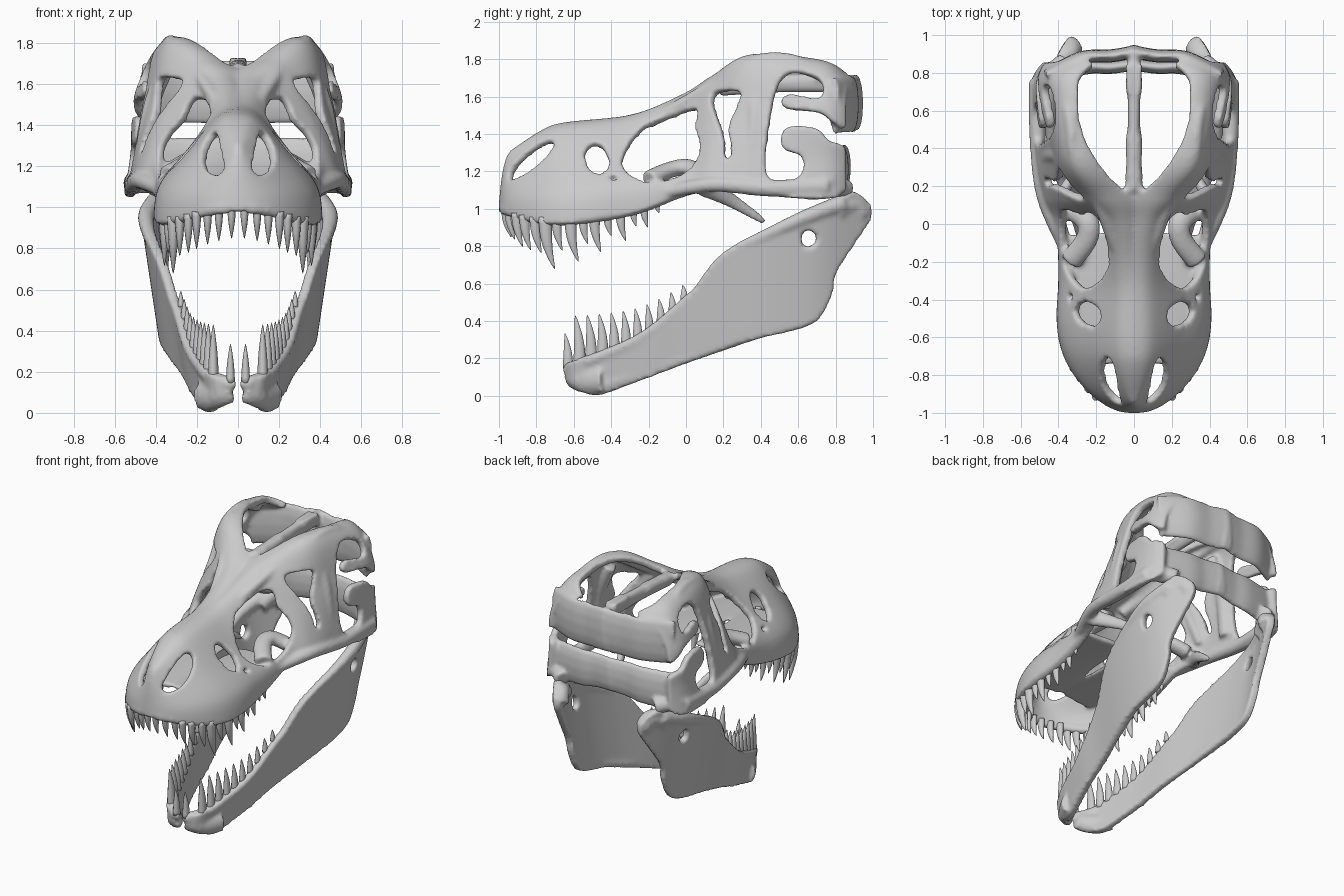
import bpy, bmesh, math
from mathutils import Vector

if "Cube" in bpy.data.objects:
    bpy.data.objects.remove(bpy.data.objects["Cube"])


def spline(pts, n, closed=False):
    """Catmull-Rom samples through tuples of any dimension."""
    m = len(pts)
    segs = m if closed else m - 1
    get = lambda i: pts[i % m] if closed else pts[max(0, min(m - 1, i))]
    out = []
    for k in range(n):
        u = segs * k / (n if closed else n - 1)
        i = min(int(u), segs - 1)
        t = u - i
        out.append(tuple(b + .5 * t * (c - a + t * (2 * a - 5 * b + 4 * c - d + t * (3 * (b - c) + d - a)))
                         for a, b, c, d in zip(get(i - 1), get(i), get(i + 1), get(i + 2))))
    return out


def loop(*pts):
    return spline(pts, 6 * len(pts), True)


def oval(y, z, ry, rz, tilt=0):
    c, s = math.cos(tilt), math.sin(tilt)
    ring = [(ry * math.cos(k * math.pi / 16), rz * math.sin(k * math.pi / 16)) for k in range(32)]
    return [(y + a * c - b * s, z + a * s + b * c) for a, b in ring]


def inside(poly, a, b):
    hit = False
    for (p, q), (r, s) in zip(poly, poly[1:] + poly[:1]):
        if (q > b) != (s > b) and a < (r - p) * (b - q) / (s - q) + p:
            hit = not hit
    return hit


def lookup(curve, y):
    """Linear reading of a curve of tuples whose first entry is y."""
    for p, q in zip(curve, curve[1:]):
        if y <= q[0]:
            t = (y - p[0]) / (q[0] - p[0])
            return [a + (b - a) * t for a, b in zip(p[1:], q[1:])]
    return curve[-1][1:]


def tube(bm, a, b, pts, taper=1, power=1, n=20, sides=12):
    """Mirrored swept ellipse, a wide and b high, shrinking to taper at its end."""
    P = [Vector(p) for p in spline(pts, n)]
    d = (P[-1] - P[0]).normalized()
    ref = Vector((0, 1, 0)) if abs(d.z) > .8 else Vector((0, 0, 1))
    for s in (1, -1):
        rings = []
        for i, p in enumerate(P):
            t = (P[min(i + 1, n - 1)] - P[max(i - 1, 0)]).normalized()
            side = t.cross(ref).normalized()
            up = side.cross(t)
            f = 1 + (taper - 1) * (i / (n - 1)) ** power
            ring = []
            for k in range(sides):
                w = 2 * math.pi * k / sides
                v = p + side * a * f * math.cos(w) + up * b * f * math.sin(w)
                ring.append(bm.verts.new((v.x * s, v.y, v.z)))
            rings.append(ring)
        faces = [bm.faces.new(rings[0]), bm.faces.new(rings[-1][::-1])]
        for r, q in zip(rings, rings[1:]):
            faces += [bm.faces.new((r[k - 1], q[k - 1], q[k], r[k])) for k in range(sides)]
        bmesh.ops.recalc_face_normals(bm, faces=faces)


def sheet(rows, cut):
    """Grid surface with faces removed where cut(centre) holds; edges are evened out."""
    bm = bmesh.new()
    vs = [[bm.verts.new(p) for p in r] for r in rows]
    for r, q in zip(vs, vs[1:]):
        for k in range(len(r) - 1):
            bm.faces.new((r[k], q[k], q[k + 1], r[k + 1]))
    bmesh.ops.remove_doubles(bm, verts=bm.verts, dist=.0004)
    bmesh.ops.delete(bm, geom=[f for f in bm.faces if cut(f.calc_center_median())], context='FACES')
    for _ in range(6):
        new = {}
        for v in bm.verts:
            nb = [e.other_vert(v).co for e in v.link_edges if e.is_boundary]
            if len(nb) == 2:
                new[v] = v.co * .5 + (nb[0] + nb[1]) * .25
        for v, c in new.items():
            v.co = c
    return bm


def make(name, bm):
    me = bpy.data.meshes.new(name)
    bm.to_mesh(me)
    bm.free()
    ob = bpy.data.objects.new(name, me)
    bpy.context.collection.objects.link(ob)
    for p in me.polygons:
        p.use_smooth = True
    return ob


def bake(ob):
    me = bpy.data.meshes.new_from_object(ob.evaluated_get(bpy.context.evaluated_depsgraph_get()))
    ob.modifiers.clear()
    ob.data = me


def thicken(name, bm, thick):
    ob = make(name, bm)
    m = ob.modifiers.new('thick', 'SOLIDIFY')
    m.thickness, m.offset = thick, 0
    bake(ob)
    bm = bmesh.new()
    bm.from_mesh(ob.data)
    return ob, bm


def fuse(ob, bm):
    """Merge sheet and struts into one smooth bone."""
    bm.to_mesh(ob.data)
    bm.free()
    m = ob.modifiers.new('fuse', 'REMESH')
    m.mode, m.voxel_size = 'VOXEL', .0125
    m = ob.modifiers.new('soften', 'SMOOTH')
    m.factor, m.iterations = .5, 6
    bake(ob)
    for p in ob.data.polygons:
        p.use_smooth = True


# Cranium: y, then x and z of four points from the rim upward, then midline z
sections = spline([
    (-.98, .38, .98, .35, 1.06, .17, 1.19, .06, 1.28, 1.31),
    (-.70, .41, .92, .38, 1.07, .24, 1.24, .09, 1.40, 1.43),
    (-.30, .38, .97, .36, 1.11, .25, 1.25, .085, 1.45, 1.48),
    (0, .395, 1.08, .385, 1.17, .28, 1.33, .11, 1.58, 1.58),
    (.15, .47, 1.1, .45, 1.2, .36, 1.42, .2, 1.68, 1.65),
    (.35, .51, 1.08, .48, 1.25, .42, 1.5, .31, 1.8, 1.67),
    (.72, .53, 1.05, .5, 1.26, .48, 1.55, .34, 1.77, 1.7),
    (.85, .46, 1.09, .45, 1.25, .44, 1.5, .31, 1.69, 1.7)], 150)
rows = []
for i in range(200):
    # the muzzle is rounded in plan as an ellipse
    if i < 90:
        y, w = -.4 - .58 * math.cos(math.pi * i / 180), math.sin(math.pi * i / 180)
    else:
        y, w = -.4 + 1.25 * (i - 90) / 109, 1
    s = lookup(sections, y)
    lean = .08 * max(0, 1 - (y + .98) / .28)
    ctrl = [(s[2 * k] * w, y + lean * (k / 4) ** 2, s[2 * k + 1]) for k in range(4)]
    half = spline(ctrl + [(0, y + lean, s[8])], 95)
    rows.append(half + [(-a, b, c) for a, b, c in half[-2::-1]])
rim = [r[0] for r in rows]

# Openings seen from the side and from above
side_holes = [
    oval(-.82, 1.255, .15, .042, .7),
    oval(-.475, 1.26, .06, .085, .3),
    oval(-.385, 1.157, .022, .015, -.5),
    loop((-.34, 1.23), (-.25, 1.41), (-.085, 1.49), (.06, 1.53), (.06, 1.42), (.085, 1.31), (0, 1.19), (-.2, 1.135)),
    loop((.14, 1.6), (.2, 1.4), (.21, 1.27), (.245, 1.28), (.235, 1.45), (.3, 1.62))]
temple = loop((.43, 1.19), (.6, 1.165), (.62, 1.28), (.52, 1.32), (.53, 1.43), (.7, 1.43), (.79, 1.35), (1.0, 1.35),
              (1.0, 1.4), (.85, 1.41), (.72, 1.51), (.52, 1.54), (.54, 1.61), (.72, 1.59), (.7, 1.7), (.5, 1.68))
roof = loop((.04, .24), (.09, .21), (.23, .38), (.295, .58), (.29, .76), (.2, .84), (.05, .87))


def skull_cut(c):
    return (c.z > 1.55 and inside(roof, abs(c.x), c.y)
            or abs(c.x) > .28 and inside(temple, c.y, c.z)
            or any(inside(h, c.y, c.z) for h in side_holes))


skull, bm = thicken('cranium', sheet(rows, skull_cut), .045)
# brow ridge, cheek bar, tooth rim
tube(bm, .033, .033, [(.07, -.2, 1.46), (.2, .15, 1.66), (.31, .34, 1.78), (.335, .55, 1.795), (.38, .76, 1.7)], 1.2)
tube(bm, .033, .035, [(.38, -.1, 1.09), (.48, .15, 1.13), (.51, .45, 1.11), (.51, .76, 1.12)], 1.5)
tube(bm, .028, .032, [(x * .96, y, z + .02) for x, y, z in rim[8:135:9]])
# bars before and behind the eye socket
tube(bm, .035, .035, [(.19, .11, 1.6), (.33, .13, 1.42), (.43, .15, 1.22)])
tube(bm, .04, .045, [(.33, .37, 1.72), (.42, .37, 1.5), (.47, .35, 1.2)])
# crest along the midline
tube(bm, .033, .05, [(0, .18, 1.65), (0, .5, 1.67), (0, .9, 1.67)])
# upper and lower plates across the back
tube(bm, .035, .155, [(.46, .79, 1.55), (.28, .88, 1.56), (.12, .89, 1.56), (-.02, .915, 1.57)])
tube(bm, .04, .14, [(.48, .78, 1.2), (.25, .83, 1.21), (.12, .83, 1.22), (-.02, .85, 1.23)], .85)
# jaw joint
tube(bm, .055, .055, [(.5, .74, 1.15), (.36, .86, 1.1)])
# palate shelf and inner bones
tube(bm, .17, .02, [(.13, -.74, 1.09), (.18, -.35, 1.11), (.2, -.05, 1.11)])
tube(bm, .06, .045, [(.34, -.2, 1.16), (.25, -.08, 1.21), (.25, .02, 1.22), (.37, .1, 1.15)])
tube(bm, .04, .06, [(.42, .1, 1.12), (.33, .25, 1.04), (.27, .42, .93)], .3)
fuse(skull, bm)

# Lower jaw: a side plate cut to its outline, then bent in plan
outline = loop((-.645, .12), (-.62, .18), (-.25, .33), (.02, .555), (.18, .75), (.42, .89), (.77, 1.02), (.86, 1.095),
               (.95, 1.06), (.985, .96), (.81, .68), (.765, .52), (.66, .38), (.29, .28), (-.25, .08), (-.5, .005))
jaw_hole = oval(.655, .84, .042, .048)
plan = spline([(-.67, .0), (-.63, .05), (-.57, .14), (-.25, .25), (0, .305), (.3, .39), (.55, .43), (.75, .42),
               (1.0, .32)], 90)
edge = spline([(-.64, .16), (-.25, .325), (.02, .55)], 30)


def on_jaw(y, z):
    return max(.035, lookup(plan, y)[0] + .15 * (z - .55 - .5 * y)), y, z


bm = sheet([[(0, -.68 + .012 * i, -.02 + .012 * j) for j in range(97)] for i in range(142)],
           lambda c: not inside(outline, c.y, c.z) or inside(jaw_hole, c.y, c.z))
bmesh.ops.delete(bm, geom=[v for v in bm.verts if not v.link_faces], context='VERTS')
for v in bm.verts:
    v.co = on_jaw(v.co.y, v.co.z)
other = bmesh.ops.duplicate(bm, geom=bm.verts[:] + bm.edges[:] + bm.faces[:])
for v in other['geom']:
    if isinstance(v, bmesh.types.BMVert):
        v.co.x *= -1
jaw, bm = thicken('lower_jaw', bm, .05)
# chin, tooth bar, lower rim, rear ridge, joint knob
tube(bm, .045, .07, [(.18, -.44, .085), (.12, -.54, .08), (.062, -.6, .1), (.03, -.61, .11)], .85)
tube(bm, .035, .033, [on_jaw(y, z - .02) for y, z in edge[1::4]], .7)
tube(bm, .035, .043, [on_jaw(*p) for p in ((-.59, .09), (-.47, .06), (-.25, .12), (.5, .37))], .6)
tube(bm, .025, .025, [on_jaw(*p) for p in ((.25, .77), (.45, .87), (.65, .96), (.84, 1.03))], 2)
tube(bm, .055, .055, [(.39, .8, .98), (.35, .89, 1.03), (.32, .94, .97)])
fuse(jaw, bm)


def tooth(bm, p, length, w, up):
    x, y, z = p
    back = -.1 if up > 0 else .2
    path = [(x, y + back * length * t * t, z + up * length * t) for t in (-.1, .35, .7, 1)]
    tube(bm, w * .75, w, path, .05, 1.5, 9, 10)


# Upper teeth, spaced by distance along the rim; long and short alternate behind the muzzle
bm = bmesh.new()
travel, i = 0, 0
for p, q in zip(rim, rim[1:]):
    travel += (Vector(q) - Vector(p)).length
    if i < 16 and travel > .03 + .068 * i:
        length = .14 + .008 * i if i < 5 else (.27 - .018 * (i - 5)) * (1 if i % 2 == 0 else .65)
        tooth(bm, (q[0] * .94, q[1] + (.015 if i < 3 else -.02), q[2] + .01), length, .014 + .1 * length, -1)
        i += 1
make('upper_teeth', bm)

# Lower teeth, following the top edge of the jaw
bm = bmesh.new()
for i in range(11):
    y = -.63 + .062 * i
    x, y, z = on_jaw(y, lookup(edge, y)[0])
    length = .17 if i == 0 else .26 - .019 * i
    tooth(bm, (x * .93, y, z), length, .015 + .085 * length, 1)
make('lower_teeth', bm)
